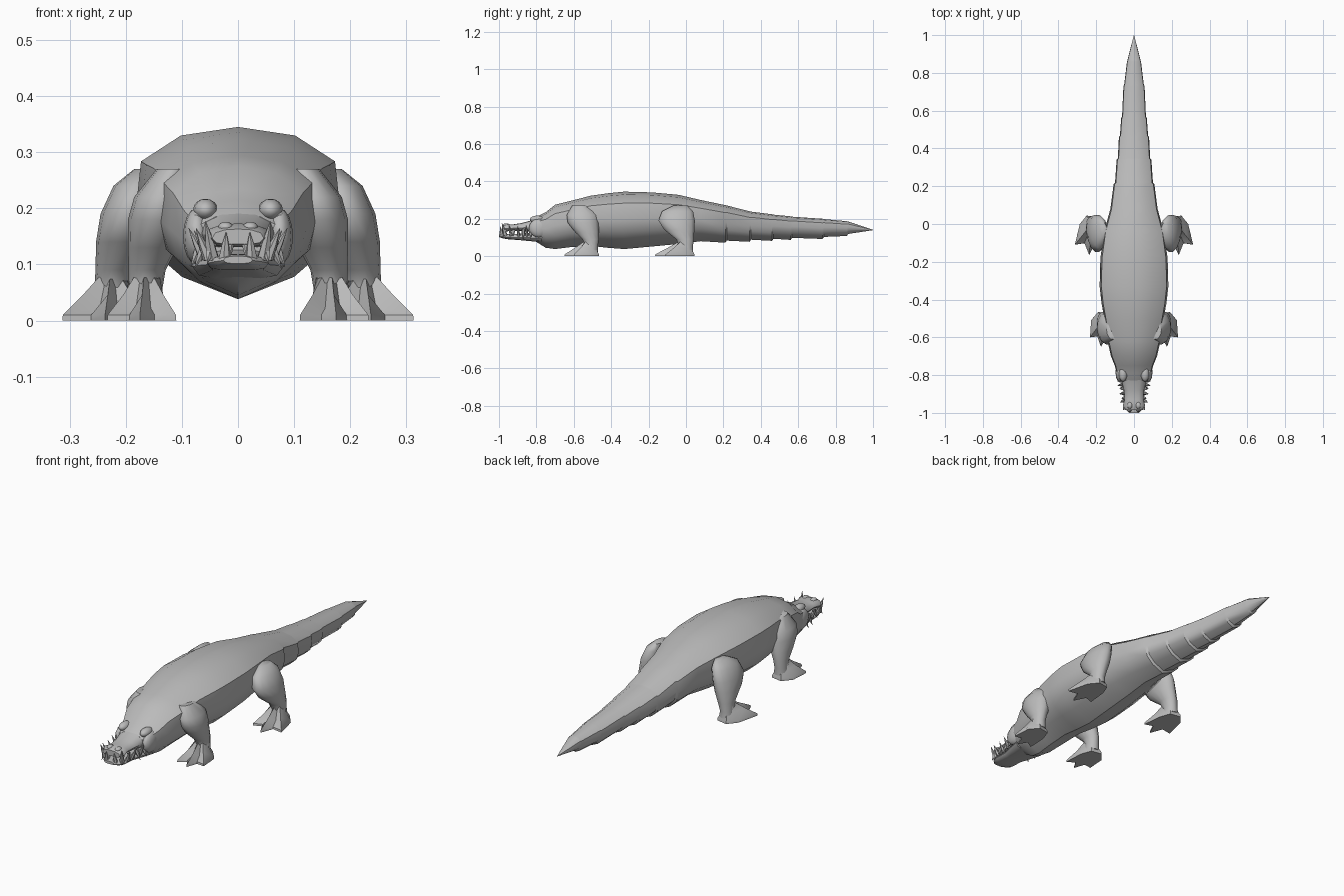
import bpy, bmesh, math
from mathutils import Vector

cube = bpy.data.objects.get("Cube")
if cube:
    bpy.data.objects.remove(cube, do_unlink=True)

grey = bpy.data.materials.new("plain grey")
grey.use_nodes = True
colour = (0.5, 0.5, 0.5, 1)
grey.diffuse_color = colour
grey.node_tree.nodes["Principled BSDF"].inputs["Base Color"].default_value = colour


def finish(bm, name, angle=45):
    """Turn a bmesh into a shaded grey object."""
    bmesh.ops.recalc_face_normals(bm, faces=bm.faces)
    mesh = bpy.data.meshes.new(name)
    bm.to_mesh(mesh)
    bm.free()
    mesh.materials.append(grey)
    obj = bpy.data.objects.new(name, mesh)
    bpy.context.collection.objects.link(obj)
    bpy.ops.object.select_all(action='DESELECT')
    obj.select_set(True)
    bpy.context.view_layer.objects.active = obj
    bpy.ops.object.shade_smooth_by_angle(angle=math.radians(angle))
    return obj


def skin(bm, rings):
    """Bridge a row of equal rings and cap both ends."""
    rows = [[bm.verts.new(p) for p in ring] for ring in rings]
    for a, b in zip(rows, rows[1:]):
        for i in range(len(a)):
            j = (i + 1) % len(a)
            bm.faces.new((a[i], a[j], b[j], b[i]))
    bm.faces.new(rows[0])
    bm.faces.new(rows[-1])


def loft(name, rings, angle=45):
    bm = bmesh.new()
    skin(bm, rings)
    return finish(bm, name, angle)


# Half cross-sections: (fraction of half width, fraction of height)
TRUNK = [(0, 1), (.56, .95), (.95, .8), (1, .53), (.88, .3), (.55, .13), (0, 0)]
JAW = [(0, 1), (.5, .95), (.88, .75), (1, .4), (.85, .1), (.5, 0), (0, 0)]


def section(half, y, width, low, high):
    side = [(u * width, y, low + v * (high - low)) for u, v in half]
    return side + [(-x, yy, z) for x, yy, z in side[-2:0:-1]]


# Trunk and tail: y, half width, underside, back
stations = [
    (-.83, .07, .095, .19), (-.79, .092, .07, .215), (-.75, .102, .045, .235),
    (-.7, .122, .038, .275), (-.62, .14, .048, .295), (-.51, .155, .055, .323),
    (-.42, .172, .045, .336), (-.33, .182, .038, .345), (-.18, .178, .052, .341),
    (-.04, .158, .065, .328), (.08, .125, .08, .3),
]
# Scaly plates step inward along the tail
plates = [(.21, .108, .072, .273), (.34, .092, .077, .24), (.46, .08, .082, .224),
          (.56, .068, .087, .213), (.73, .056, .092, .2), (.86, .037, .108, .187)]
for y, w, low, high in plates:
    stations.append((y, w, low, high))
    stations.append((y + .008, w * .93, low + .011, high - .002))
stations.append((1, .001, .139, .141))
loft("body_and_tail", [section(TRUNK, *s) for s in stations], 38)

# Upper snout and lower jaw
upper = [(-.77, .07, .13, .215), (-.82, .068, .13, .193), (-.88, .053, .134, .177),
         (-.93, .049, .136, .169), (-.96, .059, .132, .173), (-.985, .046, .136, .163)]
lower = [(-.77, .082, .075, .13), (-.83, .068, .08, .126), (-.89, .054, .086, .12),
         (-.95, .055, .09, .119), (-.98, .046, .095, .118), (-1, .026, .102, .115)]
loft("upper_snout", [section(JAW, *s) for s in upper])
loft("lower_jaw", [section(JAW, *s) for s in lower])


def blob(name, place, size):
    bm = bmesh.new()
    bmesh.ops.create_uvsphere(bm, u_segments=12, v_segments=8, radius=1)
    for v in bm.verts:
        v.co = Vector(a * b for a, b in zip(v.co, size)) + Vector(place)
    return finish(bm, name, 60)


def tooth(bm, base, tip, radius):
    base, tip = Vector(base), Vector(tip)
    turn = (tip - base).to_track_quat('Z', 'Y')
    rings = []
    for t, r in ((0, 1), (.5, .65), (1, .03)):
        centre = base.lerp(tip, t)
        rings.append([centre + turn @ Vector((math.cos(k * math.pi / 3),
                      math.sin(k * math.pi / 3), 0)) * r * radius for k in range(6)])
    skin(bm, rings)


# Teeth: base, tip, radius for one side
upper_teeth = [((.015, -.975, .14), (.016, -.99, .108), .009),
               ((.046, -.965, .14), (.055, -.98, .1), .01),
               ((.05, -.92, .14), (.066, -.925, .105), .009),
               ((.055, -.87, .14), (.078, -.87, .092), .011),
               ((.064, -.83, .14), (.084, -.83, .095), .011)]
lower_teeth = [((.024, -.985, .11), (.021, -.993, .158), .011),
               ((.045, -.965, .11), (.058, -.985, .178), .012),
               ((.053, -.935, .11), (.075, -.945, .165), .01),
               ((.052, -.895, .11), (.078, -.9, .16), .01),
               ((.06, -.85, .11), (.088, -.855, .165), .01)]
for name, teeth in (("upper_teeth", upper_teeth), ("lower_teeth", lower_teeth)):
    bm = bmesh.new()
    for base, tip, radius in teeth:
        for s in (1, -1):
            tooth(bm, (s * base[0], *base[1:]), (s * tip[0], *tip[1:]), radius)
    finish(bm, name)

# Leg rings: x, y, z, radius across, radius along
front_leg = [(.115, -.56, .27, .03, .05), (.135, -.555, .22, .05, .085),
             (.143, -.55, .18, .053, .085), (.152, -.53, .13, .044, .066),
             (.162, -.51, .09, .033, .045), (.165, -.505, .055, .03, .035),
             (.165, -.51, .02, .034, .04)]
hind_leg = [(.165, -.03, .27, .02, .04), (.18, -.045, .24, .042, .085),
            (.195, -.05, .19, .05, .1), (.205, -.035, .14, .048, .082),
            (.218, -.005, .09, .036, .048), (.225, 0, .05, .031, .038),
            (.225, 0, .02, .034, .04)]
# Toe tips from the ankle, running from outer to inner toe
front_toes = [(.068, -.09), (.01, -.14), (-.055, -.12)]
hind_toes = [(.088, -.11), (.012, -.165), (-.06, -.12)]


def leg_rings(path, s):
    turns = [k * math.tau / 14 for k in range(14)]
    return [[(s * (x + rx * math.cos(a)), y + ry * math.sin(a), z) for a in turns]
            for x, y, z, rx, ry in path]


def foot(name, path, toes, s):
    """Webbed fan with a raised ridge along each toe."""
    cx, cy = path[-1][:2]
    outline = []
    for i, tip in enumerate(toes):
        outline.append((Vector(tip), .046))
        if i < len(toes) - 1:
            outline.append(((Vector(tip) + Vector(toes[i + 1])) * .37, .022))
    for point in ((-.05, -.02), (-.03, .035), (.025, .045), (.062, 0)):
        outline.append((Vector(point), .045))
    rings = []
    for reach, top in ((1, 0), (.99, .01), (.58, None), (0, .085)):
        ring = []
        for p, ridge in outline:
            q = p * reach if reach else p.normalized() * .026
            ring.append((s * (cx + q.x), cy + q.y, ridge if top is None else top))
        rings.append(ring)
    return loft(name, rings, 40)


# Paired parts
for s, side in ((1, "left"), (-1, "right")):
    loft("front_leg_" + side, leg_rings(front_leg, s), 50)
    loft("hind_leg_" + side, leg_rings(hind_leg, s), 50)
    foot("front_foot_" + side, front_leg, front_toes, s)
    foot("hind_foot_" + side, hind_leg, hind_toes, s)
    blob("brow_" + side, (s * .058, -.795, .197), (.022, .04, .02))
    blob("eye_" + side, (s * .07, -.805, .185), (.013, .016, .013))
    blob("cheek_" + side, (s * .074, -.785, .15), (.024, .055, .05))
    blob("nostril_" + side, (s * .022, -.96, .166), (.014, .018, .01))
